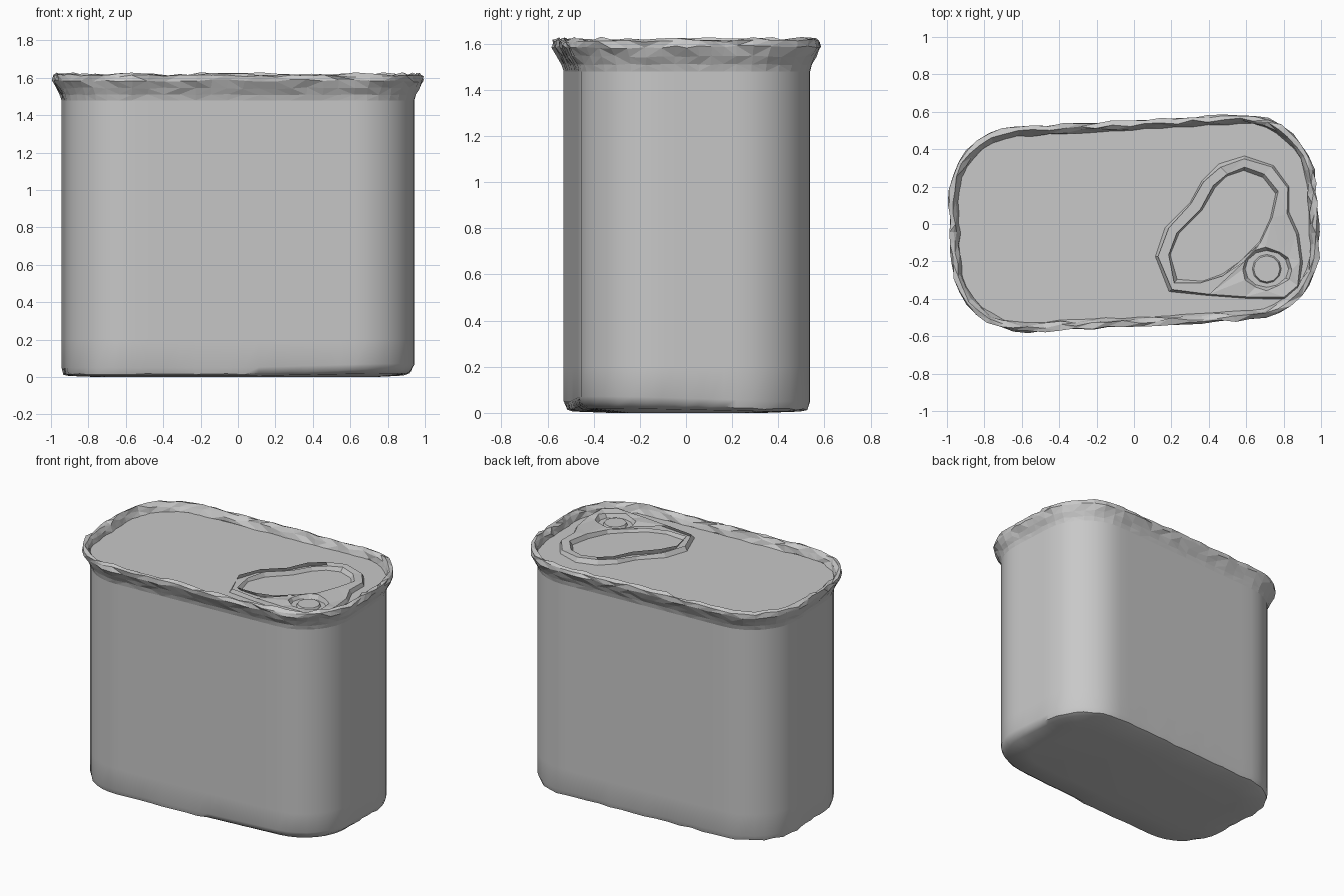
import bpy, bmesh, math, random
from mathutils import Vector, Matrix

random.seed(4)
if "Cube" in bpy.data.objects:
    bpy.data.objects.remove(bpy.data.objects["Cube"])

metal = bpy.data.materials.new("grey tin")
metal.use_nodes = True
grey = (0.58, 0.58, 0.58, 1)
metal.diffuse_color = grey
metal.node_tree.nodes["Principled BSDF"].inputs["Base Color"].default_value = grey

HALF_X, HALF_Y, RADIUS = 0.936, 0.502, 0.34
TURN = Matrix.Rotation(0.055, 3, 'Z')
LID_Z = 1.56
TAB_Z = 1.588


def outline(offset, corner=8, sx=14, sy=6):
    """Slightly turned rounded rectangle as evenly divided points."""
    cx, cy = HALF_X - RADIUS, HALF_Y - RADIUS
    r = RADIUS + offset
    runs = [(-cx, 0, sx), (0, -cy, sy), (cx, 0, sx), (0, cy, sy)]
    pts = []
    for q, (mx, my) in enumerate([(1, 1), (-1, 1), (-1, -1), (1, -1)]):
        for i in range(corner + 1):
            a = math.pi / 2 * (q + i / corner)
            pts.append(Vector((mx * cx + r * math.cos(a), my * cy + r * math.sin(a), 0)))
        # divide the straight run that follows this corner
        dx, dy, n = runs[q]
        start = pts[-1].copy()
        pts += [start + Vector((dx, dy, 0)) * 2 * i / n for i in range(1, n)]
    return [TURN @ p + Vector((0, 0.004, 0)) for p in pts]


def finish(bm, name, smooth):
    bmesh.ops.recalc_face_normals(bm, faces=bm.faces)
    mesh = bpy.data.meshes.new(name)
    bm.to_mesh(mesh)
    bm.free()
    mesh.materials.append(metal)
    obj = bpy.data.objects.new(name, mesh)
    bpy.context.collection.objects.link(obj)
    if smooth:
        bpy.ops.object.select_all(action='DESELECT')
        obj.select_set(True)
        bpy.context.view_layer.objects.active = obj
        bpy.ops.object.shade_smooth_by_angle(angle=math.radians(40))


def bridge(bm, a, b):
    for i in range(len(a)):
        j = (i + 1) % len(a)
        bm.faces.new((a[i], a[j], b[j], b[i]))


def jolt(size):
    return Vector([random.uniform(-size, size) for _ in range(3)])


def shell(name, profile, capped=True, smooth=True):
    """Loft outlines through (offset, height, lift, crumple) steps.
    Lift raises the dented front left corner."""
    bm = bmesh.new()
    loops = [[bm.verts.new(p + Vector((0, 0, z + lift * max(0, p.x - p.y - 0.5))) + jolt(rough))
              for p in outline(off)] for off, z, lift, rough in profile]
    for a, b in zip(loops, loops[1:]):
        bridge(bm, a, b)
    if capped:
        bm.faces.new(loops[0])
    if not smooth:
        bmesh.ops.triangulate(bm, faces=bm.faces)
    finish(bm, name, smooth)


# can body with rounded, slightly dented foot
shell("can_body", [(-0.2, 0, 0, 0), (-0.04, 0.006, 0.02, 0), (-0.012, 0.016, 0.04, 0.004),
                   (0, 0.05, 0.03, 0), (0, 0.2, 0, 0), (0, 1.48, 0, 0)])

# flared, crumpled rim
shell("rim", [(0, 1.48, 0, 0), (0.008, 1.51, 0, 0.003), (0.026, 1.545, 0, 0.005),
              (0.048, 1.585, 0, 0.007), (0.047, 1.612, 0, 0.008), (0.024, 1.62, 0, 0.01),
              (0.008, 1.595, 0, 0.01), (-0.002, LID_Z, 0, 0.006)], capped=False, smooth=False)

# recessed lid
shell("lid", [(0.004, LID_Z, 0, 0)])

# pull tab: raised plate with a finger hole and a rivet hole, sloped walls down to the lid
tab_outer = [(0.13, -0.17), (0.18, -0.02), (0.31, 0.11), (0.37, 0.22), (0.46, 0.31), (0.59, 0.35),
             (0.74, 0.3), (0.82, 0.19), (0.82, 0.06), (0.87, -0.05), (0.89, -0.2), (0.87, -0.33),
             (0.8, -0.39), (0.6, -0.385), (0.4, -0.37), (0.2, -0.35)]
finger_hole = [(0.18, -0.17), (0.23, -0.05), (0.36, 0.08), (0.43, 0.2), (0.5, 0.27), (0.59, 0.3),
               (0.7, 0.26), (0.77, 0.17), (0.74, 0.03), (0.68, -0.1), (0.58, -0.2), (0.47, -0.28),
               (0.36, -0.32), (0.22, -0.31)]
rivet_hole = [(0.71 + 0.13 * math.cos(a * math.pi / 6), -0.24 + 0.11 * math.sin(a * math.pi / 6))
              for a in range(12)]

bm = bmesh.new()
top_edges, walls = [], []
for path, spread in [(tab_outer, 1.04), (finger_hole, 0.95), (rivet_hole, 0.88)]:
    pts = [Vector((x, y, TAB_Z)) for x, y in path]
    middle = sum(pts, Vector()) / len(pts)
    top = [bm.verts.new(p + jolt(0.007)) for p in pts]
    foot = [bm.verts.new(middle + (p - middle) * spread + Vector((0, 0, LID_Z - TAB_Z - 0.003)))
            for p in pts]
    top_edges += [bm.edges.new((top[i - 1], top[i])) for i in range(len(top))]
    walls.append((top, foot))
bmesh.ops.triangle_fill(bm, edges=top_edges, use_beauty=True, use_dissolve=False)
for top, foot in walls:
    bridge(bm, top, foot)
finish(bm, "pull_tab", False)

# rivet
bm = bmesh.new()
bmesh.ops.create_cone(bm, cap_ends=True, segments=12, radius1=0.08, radius2=0.07, depth=0.02)
bmesh.ops.translate(bm, verts=bm.verts, vec=(0.71, -0.24, LID_Z + 0.005))
finish(bm, "rivet", False)
